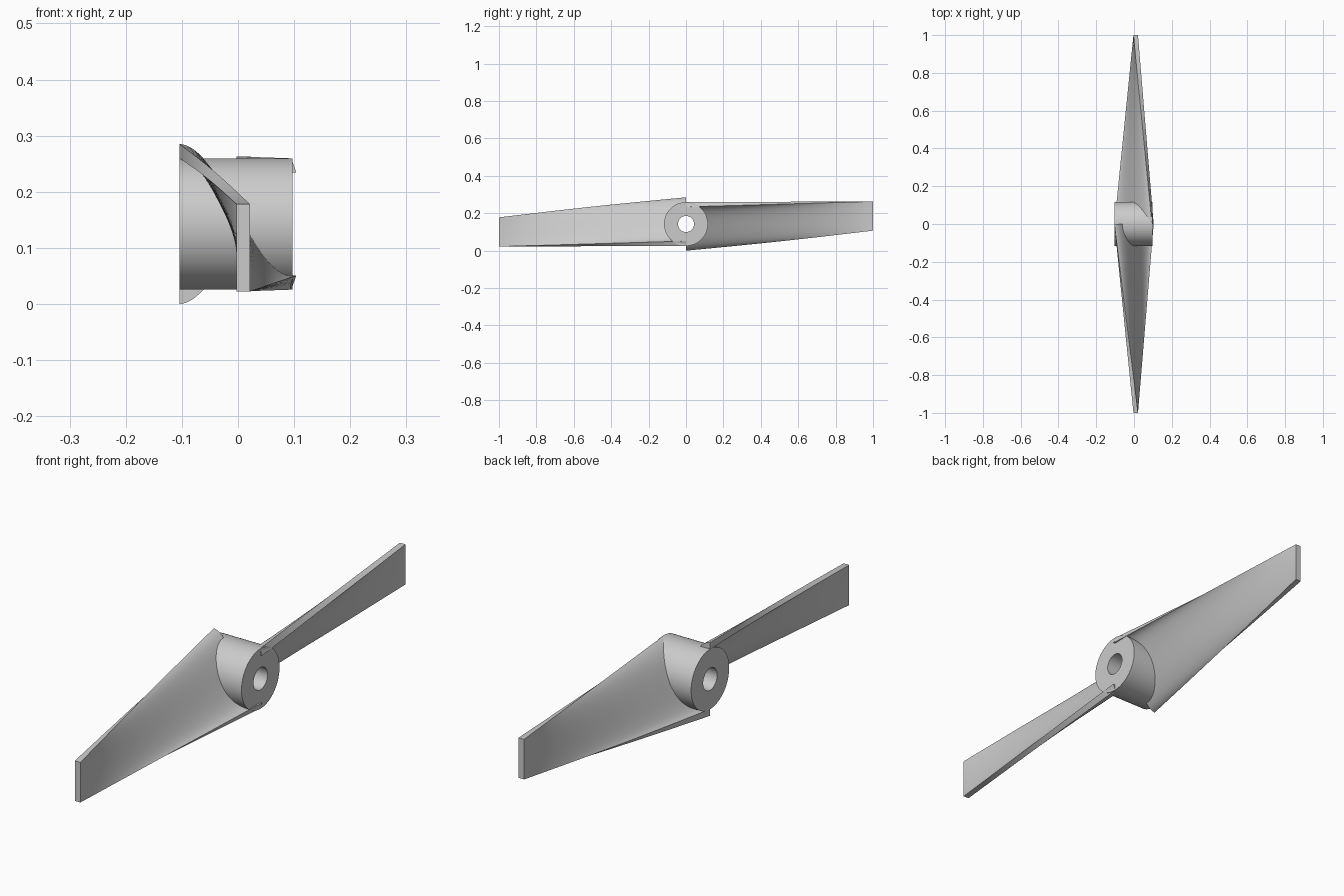
import bpy, bmesh, math
from mathutils import Matrix, Vector

old = bpy.data.objects.get("Cube")
if old:
    bpy.data.objects.remove(old, do_unlink=True)

AXIS_Z = 0.1425      # height of the shaft axis
HUB_R, BORE_R = 0.117, 0.043
CHORD, SPAN = 40, 40

grey = bpy.data.materials.new("light_grey")
grey.use_nodes = True
grey.diffuse_color = (0.6, 0.6, 0.6, 1)
grey.node_tree.nodes["Principled BSDF"].inputs["Base Color"].default_value = grey.diffuse_color


def finish(bm, name):
    bmesh.ops.recalc_face_normals(bm, faces=bm.faces)
    mesh = bpy.data.meshes.new(name)
    bm.to_mesh(mesh)
    bm.free()
    mesh.materials.append(grey)
    obj = bpy.data.objects.new(name, mesh)
    bpy.context.collection.objects.link(obj)
    bpy.ops.object.select_all(action='DESELECT')
    obj.select_set(True)
    bpy.context.view_layer.objects.active = obj
    bpy.ops.object.shade_smooth_by_angle(angle=math.radians(35))
    return obj


def mix(a, b, t):
    return a + (b - a) * t


# Hub: a tube along x
def make_hub(sides=96):
    bm = bmesh.new()
    profile = [(-0.104, HUB_R), (0.097, HUB_R), (0.097, BORE_R), (-0.104, BORE_R)]
    rings = []
    for i in range(sides):
        a = math.tau * i / sides
        rings.append([bm.verts.new((x, r * math.cos(a), AXIS_Z + r * math.sin(a)))
                      for x, r in profile])
    for i in range(sides):
        p, q = rings[i], rings[(i + 1) % sides]
        for k in range(4):
            n = (k + 1) % 4
            bm.faces.new((p[k], p[n], q[n], q[k]))
    finish(bm, "hub")


# Blade surface: an S-shaped root section running straight to a flat upright tip
def blade_point(outer, t, s):
    wave = HUB_R * math.cos(math.pi * t)
    if outer:
        root = (mix(-0.104, 0.104, t), 0.168 + wave)
        # keep the thickness even where the section is steep
        root = (root[0], root[1] - 0.004 * math.sin(math.pi * t))
        tip_x = 0.021
    else:
        bow = math.sin(math.pi * t)
        root = (mix(-0.104, 0.095, t) - 0.012 * bow, AXIS_Z + wave + 0.006 * bow)
        tip_x = -0.003
    # the root starts inside the hub wall, clear of the bore
    start = math.sqrt(max(0, 0.08 ** 2 - (root[1] - AXIS_Z) ** 2))
    d = mix(start, 1, s)
    z = mix(root[1], mix(0.178, 0.022, t), d)
    z += 0.004 * math.sin(math.pi * d) * (1 - t)
    return Vector((mix(root[0], tip_x, d), -d, z))


def make_blade(name, turn):
    bm = bmesh.new()
    steps = [i / CHORD for i in range(CHORD + 1)]
    loop = [(True, t) for t in steps] + [(False, t) for t in reversed(steps)]
    rings = [[bm.verts.new(blade_point(o, t, j / SPAN)) for o, t in loop]
             for j in range(SPAN + 1)]
    n = len(loop)
    for p, q in zip(rings, rings[1:]):
        for k in range(n):
            m = (k + 1) % n
            bm.faces.new((p[k], p[m], q[m], q[k]))
    # root and tip caps
    for r in (rings[0], rings[-1]):
        for k in range(CHORD):
            bm.faces.new((r[k], r[k + 1], r[n - 2 - k], r[n - 1 - k]))
    pivot = Vector((0, 0, AXIS_Z))
    bmesh.ops.rotate(bm, verts=bm.verts, cent=pivot, matrix=Matrix.Rotation(turn, 3, 'X'))
    finish(bm, name)


make_hub()
make_blade("front_blade", 0)
make_blade("back_blade", math.pi)
